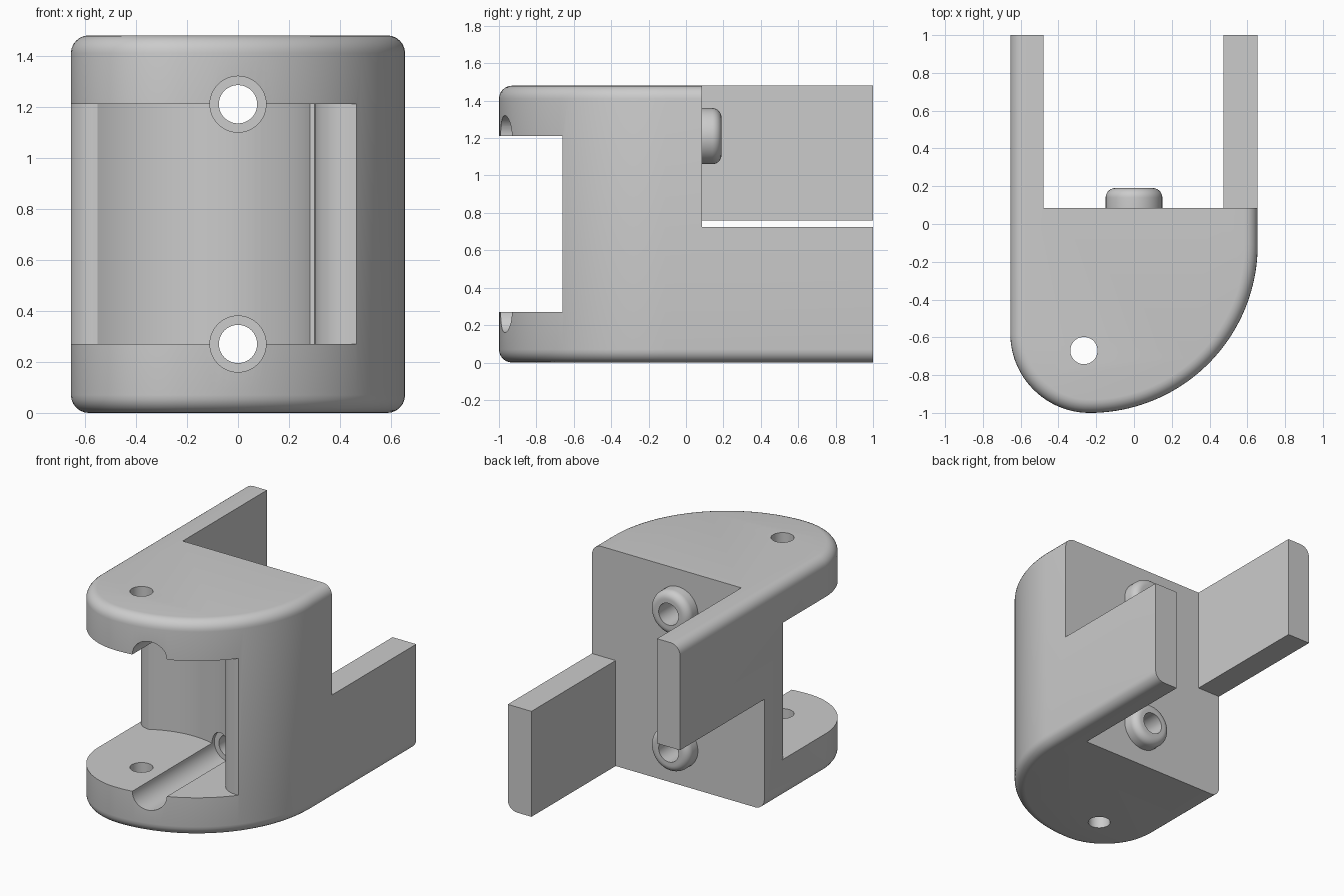
import bpy, bmesh, math
from mathutils import Matrix, Vector

cube = bpy.data.objects.get("Cube")
if cube:
    bpy.data.objects.remove(cube)

H = 1.48                       # overall height
W = 0.655                      # half width
BACK = 0.085                   # rear face of the block
SCREW_Z = (0.27, 1.21)         # screw axes, also the pocket floor and ceiling

grey = bpy.data.materials.new("plain_grey")
grey.use_nodes = True
grey.diffuse_color = (0.6, 0.6, 0.6, 1)
grey.node_tree.nodes["Principled BSDF"].inputs["Base Color"].default_value = (0.6, 0.6, 0.6, 1)


def arc(cx, cy, r, a0, a1, n):
    angles = [math.radians(a0 + (a1 - a0) * i / n) for i in range(n + 1)]
    return [(cx + r * math.cos(a), cy + r * math.sin(a)) for a in angles]


def make(name, bm):
    bmesh.ops.recalc_face_normals(bm, faces=bm.faces)
    mesh = bpy.data.meshes.new(name)
    bm.to_mesh(mesh)
    bm.free()
    mesh.materials.append(grey)
    ob = bpy.data.objects.new(name, mesh)
    bpy.context.collection.objects.link(ob)
    return ob


def prism(points, z0, z1):
    bm = bmesh.new()
    base = bm.faces.new([bm.verts.new((x, y, z0)) for x, y in points])
    top = bmesh.ops.extrude_face_region(bm, geom=[base])["geom"]
    bmesh.ops.translate(bm, vec=(0, 0, z1 - z0),
                        verts=[v for v in top if isinstance(v, bmesh.types.BMVert)])
    return bm


def box(x0, x1, y0, y1, z0, z1):
    return prism([(x0, y0), (x1, y0), (x1, y1), (x0, y1)], z0, z1)


def rod(r, start, end):
    a, b = Vector(start), Vector(end)
    bm = bmesh.new()
    turn = (b - a).to_track_quat('Z', 'Y').to_matrix().to_4x4()
    bmesh.ops.create_cone(bm, cap_ends=True, segments=48, radius1=r, radius2=r,
                          depth=(b - a).length,
                          matrix=Matrix.Translation((a + b) / 2) @ turn)
    return bm


def cut(ob, bm):
    cutter = make("cutter", bm)
    cutter.hide_render = True
    mod = ob.modifiers.new("cut", 'BOOLEAN')
    mod.operation = 'DIFFERENCE'
    mod.solver = 'EXACT'
    mod.object = cutter
    graph = bpy.context.evaluated_depsgraph_get()
    mesh = bpy.data.meshes.new_from_object(ob.evaluated_get(graph))
    ob.modifiers.clear()
    ob.data = mesh
    bpy.data.objects.remove(cutter)


def smooth(ob):
    bpy.ops.object.select_all(action='DESELECT')
    ob.select_set(True)
    bpy.context.view_layer.objects.active = ob
    bpy.ops.object.shade_smooth_by_angle(angle=math.radians(30))


# Hinge block with both arms: rounded outline, softened rims
outline = ([(W, 1), (-W, 1)] + arc(-0.235, -0.58, 0.42, 180, 270, 24)
           + arc(-0.235, -0.11, 0.89, 270, 360, 40)[1:])
bm = prism(outline, 0, H)
rims = [e for e in bm.edges
        if abs(e.verts[0].co.z - e.verts[1].co.z) < 0.01
        and min(v.co.y for v in e.verts) < 0.99]
bmesh.ops.bevel(bm, geom=rims, offset=0.07, segments=6, profile=0.5, affect='EDGES')
block = make("hinge_block", bm)

# Space between the arms, and the staggered arm heights
cut(block, box(-0.48, 0.475, BACK, 1.2, -1, 2))
cut(block, box(0.4, 1, BACK, 1.2, 0.725, 2))
cut(block, box(-1, -0.4, BACK, 1.2, -1, 0.76))

# Knuckle pocket with rounded lips on both sides
pocket = ([(-0.8, -1.2), (0.8, -1.2), (0.8, -0.66)]
          + arc(0.44, -0.52, 0.14, 270, 180, 10)
          + arc(-0.26, -0.67, 0.565, 16, 120, 32)
          + arc(-0.55, -0.075, 0.11, 270, 190, 10)
          + [(-0.8, -0.09)])
cut(block, prism(pocket, *SCREW_Z))

# Pin hole, screw channels and screw holes
cut(block, rod(0.072, (-0.265, -0.67, -0.2), (-0.265, -0.67, H + 0.2)))
for z in SCREW_Z:
    cut(block, rod(0.11, (0, -1.2, z), (0, -0.1, z)))
    cut(block, rod(0.075, (0, -0.5, z), (0, 0.4, z)))
smooth(block)

# Rounded screw collars on the rear face
collar = ([(0.075, BACK), (0.075, 0.19)]
          + [(x, y) for x, y in arc(0.1, 0.14, 0.05, 90, 0, 8)] + [(0.15, BACK)])
for z, name in zip(SCREW_Z, ("lower_collar", "upper_collar")):
    bm = bmesh.new()
    verts = [bm.verts.new((r, y, z)) for r, y in collar]
    edges = [bm.edges.new(pair) for pair in zip(verts, verts[1:])]
    bmesh.ops.spin(bm, geom=verts + edges, cent=(0, 0, z), axis=(0, 1, 0),
                   angle=math.tau, steps=48, use_merge=False)
    bmesh.ops.remove_doubles(bm, verts=bm.verts, dist=0.0005)
    smooth(make(name, bm))
